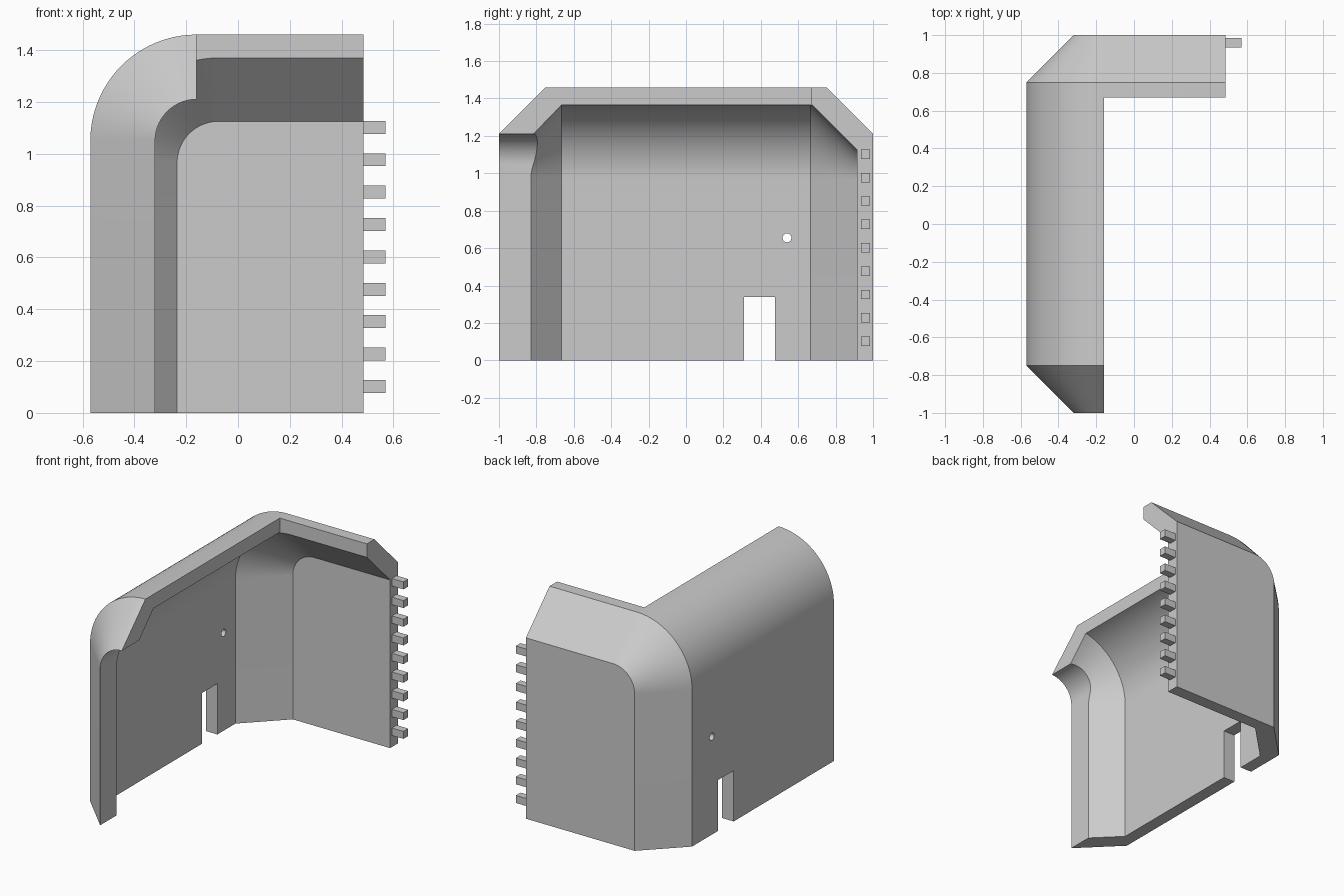
import bpy, bmesh, math

cube = bpy.data.objects.get("Cube")
if cube:
    bpy.data.objects.remove(cube, do_unlink=True)

grey = bpy.data.materials.new("light_grey")
grey.use_nodes = True
colour = (0.6, 0.6, 0.6, 1)
grey.diffuse_color = colour
grey.node_tree.nodes["Principled BSDF"].inputs["Base Color"].default_value = colour

RADIUS, CHAMFER, WALL = 0.41, 0.25, 0.085
CX, CZ = -0.16, 1.05          # centre of the outer roof curve
END_X, BACK_Y = 0.485, 1.0


def make_object(name, bm):
    bmesh.ops.recalc_face_normals(bm, faces=bm.faces)
    mesh = bpy.data.meshes.new(name)
    bm.to_mesh(mesh)
    bm.free()
    obj = bpy.data.objects.new(name, mesh)
    bpy.context.collection.objects.link(obj)
    mesh.materials.append(grey)
    return obj


def loft(name, cx, cz, end_x, floor, stations, steps=24):
    """Rounded-corner wall profile lofted along y; stations are (y, inset)."""
    bm = bmesh.new()
    rings = []
    for y, inset in stations:
        r = RADIUS - inset
        pts = [(end_x, floor), (cx - r, floor)]
        for i in range(steps + 1):
            a = math.pi / 2 * i / steps
            pts.append((cx - r * math.cos(a), cz + r * math.sin(a)))
        pts.append((end_x, cz + r))
        rings.append([bm.verts.new((x, y, z)) for x, z in pts])
    n = len(rings[0])
    for a, b in zip(rings, rings[1:]):
        for i in range(n):
            j = (i + 1) % n
            bm.faces.new((a[i], a[j], b[j], b[i]))
    bm.faces.new(rings[0])
    bm.faces.new(rings[-1])
    return make_object(name, bm)


def box(name, x, y, z):
    bm = bmesh.new()
    bmesh.ops.create_cube(bm, size=1)
    for v in bm.verts:
        v.co = [lo + (c + 0.5) * (hi - lo) for c, (lo, hi) in zip(v.co, (x, y, z))]
    return make_object(name, bm)


def hole(name, y, z):
    bm = bmesh.new()
    bmesh.ops.create_cone(bm, cap_ends=True, segments=24,
                          radius1=0.024, radius2=0.024, depth=0.4)
    for v in bm.verts:
        v.co = (v.co.z - 0.53, y + v.co.x, z + v.co.y)
    return make_object(name, bm)


# Outer body with chamfered front and back
flat = BACK_Y - CHAMFER
shell = loft("shell", CX, CZ, END_X, 0,
             [(-BACK_Y, CHAMFER), (-flat, 0), (flat, 0), (BACK_Y, CHAMFER)])

# Hollow, front opening, cut-away side, cable slot and screw holes
inner, inner_flat = BACK_Y - WALL, flat - WALL
cutters = [
    loft("hollow_cutter", CX + WALL, CZ - WALL, 0.8, -0.1,
         [(-inner, CHAMFER), (-inner_flat, 0), (inner_flat, 0), (inner, CHAMFER)]),
    loft("front_cutter", CX, CZ, 0.8, -0.1, [(-1.1, CHAMFER), (-0.6, CHAMFER)]),
    box("side_cutter", (CX, 0.9), (-1.2, 0.67), (-0.2, 1.7)),
    box("slot_cutter", (-0.7, -0.4), (0.31, 0.475), (-0.1, 0.34)),
    hole("front_hole_cutter", -0.545, 0.655),
    hole("back_hole_cutter", 0.54, 0.655),
]
bpy.context.view_layer.objects.active = shell
for cutter in cutters:
    mod = shell.modifiers.new(cutter.name, 'BOOLEAN')
    mod.operation, mod.solver, mod.object = 'DIFFERENCE', 'EXACT', cutter
    bpy.ops.object.modifier_apply(modifier=mod.name)
    bpy.data.objects.remove(cutter, do_unlink=True)

bpy.ops.object.select_all(action='DESELECT')
shell.select_set(True)
bpy.ops.object.shade_smooth_by_angle(angle=math.radians(20))

# Row of pegs on the back wall's end
for i in range(9):
    z = 0.077 + i * 0.125
    box(f"peg_{i + 1}", (END_X, 0.57), (0.935, 0.985), (z, z + 0.05))
